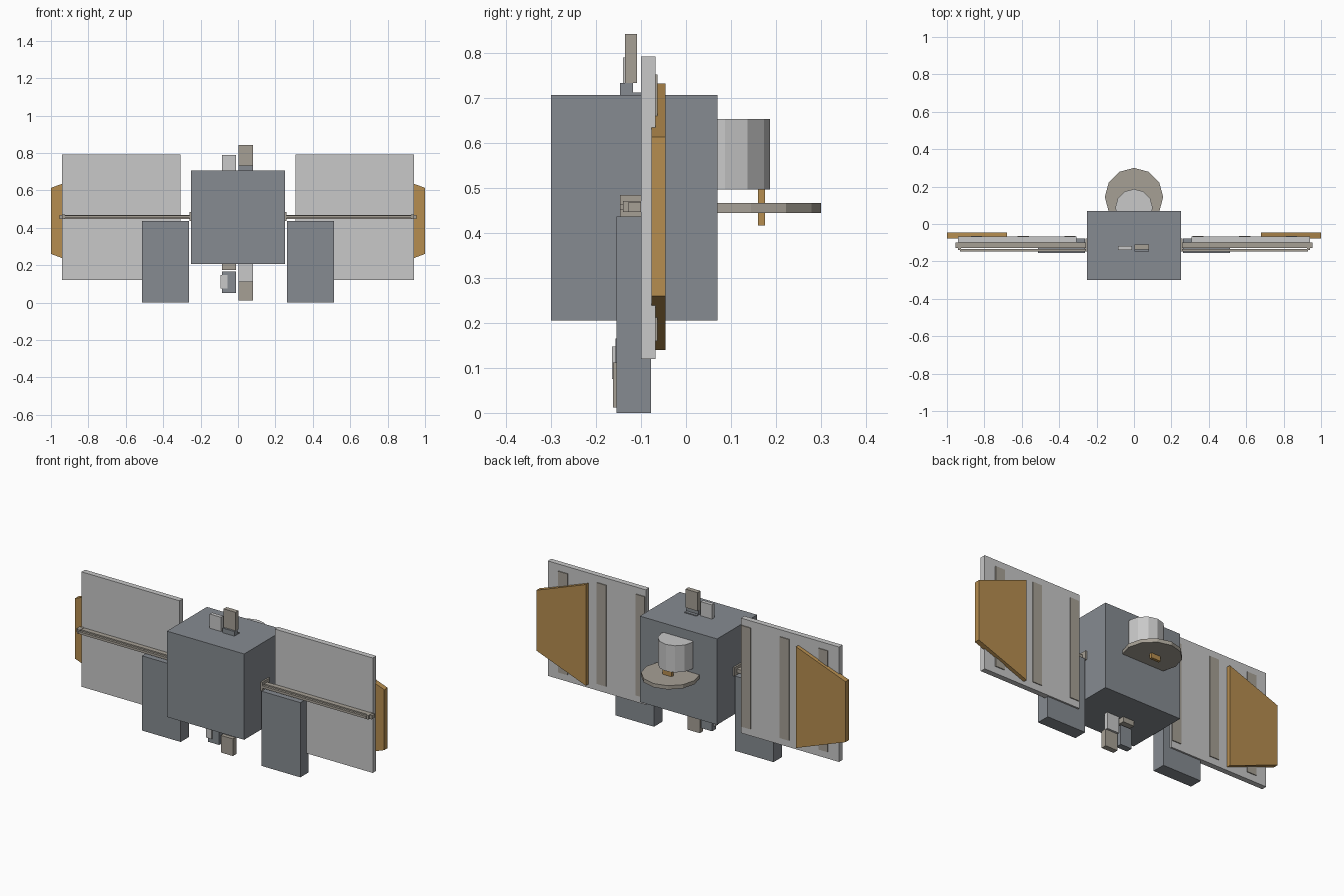
import bpy, bmesh, math

if "Cube" in bpy.data.objects:
    bpy.data.objects.remove(bpy.data.objects["Cube"])


def material(name, rgb):
    m = bpy.data.materials.new(name)
    m.diffuse_color = (*rgb, 1)
    m.use_nodes = True
    m.node_tree.nodes["Principled BSDF"].inputs["Base Color"].default_value = m.diffuse_color
    return m


STEEL = material("blue grey", (0.24, 0.26, 0.285))
LIGHT = material("light grey", (0.58, 0.58, 0.58))
TAN = material("warm grey", (0.38, 0.35, 0.30))
GOLD = material("gold brown", (0.47, 0.27, 0.08))


def finish(name, bm, mat):
    bmesh.ops.recalc_face_normals(bm, faces=bm.faces)
    me = bpy.data.meshes.new(name)
    bm.to_mesh(me)
    bm.free()
    me.materials.append(mat)
    ob = bpy.data.objects.new(name, me)
    bpy.context.collection.objects.link(ob)
    return ob


def mirrored(ob):
    ob.modifiers.new("mirror", "MIRROR").use_clip = False
    return ob


def box(name, x, y, z, mat):
    bm = bmesh.new()
    bmesh.ops.create_cube(bm, size=1)
    for v in bm.verts:
        v.co = [(a + b) / 2 + c * (b - a) for (a, b), c in zip((x, y, z), v.co)]
    return finish(name, bm, mat)


def prism(name, points, shift, mat):
    bm = bmesh.new()
    face = bm.faces.new([bm.verts.new(p) for p in points])
    ext = bmesh.ops.extrude_face_region(bm, geom=[face])["geom"]
    bmesh.ops.translate(bm, vec=shift,
                        verts=[g for g in ext if isinstance(g, bmesh.types.BMVert)])
    # keep the starting face as the closed bottom
    if not face.is_valid:
        bm.faces.new([v for v in bm.verts][:len(points)])
    return finish(name, bm, mat)


def disc(name, cy, r, z0, z1, mat, n=12):
    ring = [(r * math.sin(math.tau * i / n), cy + r * math.cos(math.tau * i / n), z0)
            for i in range(n)]
    return prism(name, ring, (0, 0, z1 - z0), mat)


# Central body
box("body", (-.25, .25), (-.30, .07), (.205, .707), STEEL)

# Wing panels, back ribs, trapezoid end plates
mirrored(box("wing_panel", (.308, .942), (-.10, -.068), (.12, .792), LIGHT))
for i, x in enumerate((.312, .562, .812)):
    mirrored(box(f"panel_rib_{i}", (x, x + .06), (-.069, -.063), (.16, .752), TAN))
mirrored(prism("end_plate",
               [(.68, -.077, .14), (1, -.077, .26), (1, -.077, .613), (.68, -.077, .732)],
               (0, .031, 0), GOLD))

# Booms carrying the wings
mirrored(box("boom", (.25, .955), (-.128, -.10), (.447, .469), TAN))
mirrored(box("boom_rail", (.26, .93), (-.147, -.134), (.451, .465), TAN))
mirrored(box("boom_end", (.925, .942), (-.14, -.10), (.447, .471), TAN))
mirrored(box("boom_mount", (.25, .26), (-.147, -.078), (.435, .485), TAN))

# Hanging side boxes
mirrored(box("side_box", (.262, .512), (-.155, -.078), (0, .437), STEEL))

# Rear drum and dish
disc("rear_drum", .087, .10, .497, .653, LIGHT)
disc("rear_dish", .144, .156, .445, .467, TAN)
box("dish_feed", (-.03, .03), (.16, .176), (.417, .50), GOLD)

# Top fittings
box("top_fin", (-.085, -.012), (-.14, -.118), (.70, .79), LIGHT)
box("top_base", (.002, .08), (-.147, -.118), (.70, .734), STEEL)
box("top_pad", (.002, .08), (-.118, -.10), (.70, .712), STEEL)
box("top_block", (.002, .08), (-.136, -.109), (.734, .842), TAN)

# Bottom fittings
box("lower_mount", (-.085, -.012), (-.15, -.10), (.175, .21), TAN)
box("lower_fin", (.002, .08), (-.14, -.118), (.11, .21), LIGHT)
box("lower_block", (.002, .08), (-.162, -.13), (.012, .112), TAN)
box("lower_pod", (-.085, -.012), (-.157, -.12), (.05, .165), STEEL)
box("lower_plate", (-.093, -.055), (-.164, -.135), (.075, .148), LIGHT)
